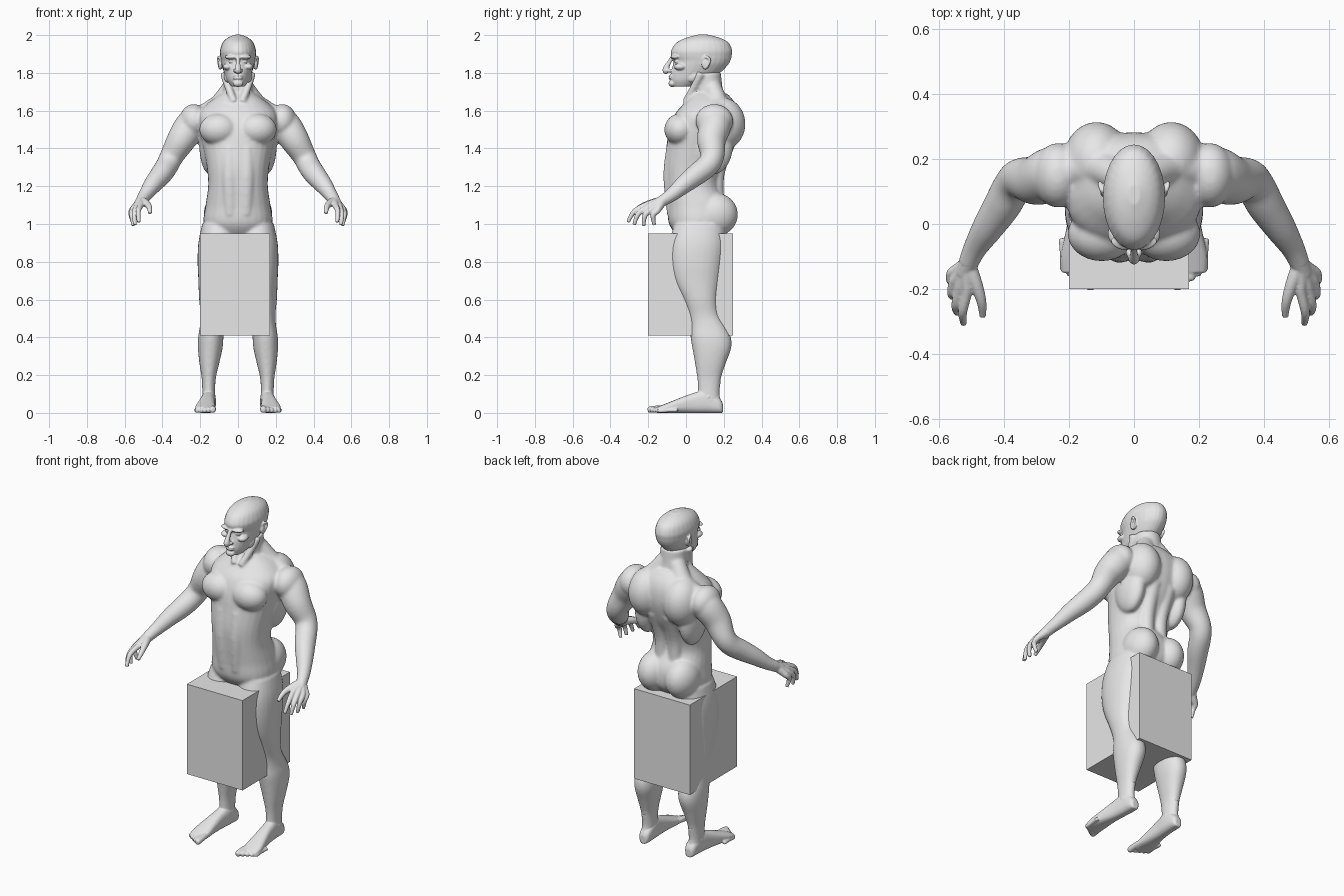
import bpy
import bmesh
from math import sin, cos, pi, copysign
from mathutils import Vector, Euler

cube = bpy.data.objects.get("Cube")
if cube:
    bpy.data.objects.remove(cube, do_unlink=True)

grey = bpy.data.materials.new("plain grey")
grey.use_nodes = True
grey.diffuse_color = (.8, .8, .8, 1)
grey.node_tree.nodes["Principled BSDF"].inputs["Base Color"].default_value = (.8, .8, .8, 1)

SIDES = 28


def resample(rows, steps=5):
    """Smooth curve through rows of numbers."""
    rows = [Vector(r) for r in rows]
    padded = [rows[0]] + rows + [rows[-1]]
    result = []
    for a, b, c, d in zip(padded, padded[1:], padded[2:], padded[3:]):
        for i in range(steps):
            t = i / steps
            result.append(b + (c - a) * (t / 2)
                          + (a * 2 - b * 5 + c * 4 - d) * (t * t / 2)
                          + (b * 3 - a - c * 3 + d) * (t ** 3 / 2))
    return result + [rows[-1]]


def circle(power=2.0):
    """Unit circle, squarer for a higher power."""
    for i in range(SIDES):
        c, s = cos(2 * pi * i / SIDES), sin(2 * pi * i / SIDES)
        yield (copysign(abs(c) ** (2 / power), c), copysign(abs(s) ** (2 / power), s))


def skin(bm, rings, mirror):
    """Closed shell over rings of points, optionally on both sides."""
    for side in ((1, -1) if mirror else (1,)):
        loops = [[bm.verts.new((p.x * side, p.y, p.z)) for p in ring] for ring in rings]
        for low, high in zip(loops, loops[1:]):
            for i in range(SIDES):
                j = (i + 1) % SIDES
                bm.faces.new((low[i], low[j], high[j], high[i]))
        bm.faces.new(loops[0][::-1])
        bm.faces.new(loops[-1])


def loft_up(bm, rows, mirror=False, power=2.0):
    """Rows: height, centre x, front y, back y, half width."""
    skin(bm, [[Vector((x + w * c, (f + b) / 2 + (b - f) / 2 * s, z)) for c, s in circle(power)]
              for z, x, f, b, w in resample(rows)], mirror)


def loft_back(bm, rows, mirror=True, power=2.6):
    """Rows: y, centre x, half width, height above the floor."""
    skin(bm, [[Vector((x + w * c, y, h / 2 * (1 + s))) for c, s in circle(power)]
              for y, x, w, h in resample(rows)], mirror)


def tube(bm, rows, mirror=True):
    """Rows: x, y, z, radius."""
    path = resample(rows)
    points = [p.xyz for p in path]
    chord = points[-1] - points[0]
    base = chord.to_track_quat('Z', 'Y')
    rings = []
    for i, p in enumerate(path):
        tangent = points[min(i + 1, len(points) - 1)] - points[max(i - 1, 0)]
        turn = chord.rotation_difference(tangent) @ base
        rings.append([points[i] + turn @ Vector((c, s, 0)) * p.w for c, s in circle()])
    skin(bm, rings, mirror)


def blob(bm, centre, radii, mirror=True, tilt=(0, 0, 0)):
    """Ellipsoid muscle or feature."""
    turn = Euler(tilt).to_matrix()
    rings = []
    for i in range(1, 16):
        a = pi * i / 16
        rings.append([Vector(centre) + turn @ Vector((radii[0] * sin(a) * c, radii[1] * sin(a) * s,
                                                     -radii[2] * cos(a))) for c, s in circle()])
    skin(bm, rings, mirror)


def finish(name, bm, voxel=0, smoothing=0):
    """Make the object; fuse its shells and soften the joins."""
    bmesh.ops.recalc_face_normals(bm, faces=bm.faces)
    mesh = bpy.data.meshes.new(name)
    bm.to_mesh(mesh)
    bm.free()
    mesh.materials.append(grey)
    obj = bpy.data.objects.new(name, mesh)
    bpy.context.collection.objects.link(obj)
    if voxel:
        fuse = obj.modifiers.new("fuse", 'REMESH')
        fuse.mode = 'VOXEL'
        fuse.voxel_size = voxel
        fuse.use_smooth_shade = True
        soften = obj.modifiers.new("soften", 'SMOOTH')
        soften.factor = .5
        soften.iterations = smoothing
    return obj


# Torso
body = bmesh.new()
loft_up(body, [(.93, 0, -.04, .17, .12), (1, 0, -.09, .23, .18), (1.1, 0, -.1, .23, .172),
               (1.2, 0, -.11, .18, .158), (1.3, 0, -.115, .2, .165), (1.4, 0, -.105, .25, .185),
               (1.5, 0, -.09, .28, .205), (1.58, 0, -.06, .28, .21), (1.64, 0, -.01, .26, .16),
               (1.69, 0, .03, .22, .09)], power=2.3)
tube(body, [(0, .15, 1.58, .09), (0, .12, 1.68, .08), (0, .11, 1.8, .075)], mirror=False)

# Chest, belly, back and seat muscles
blob(body, (.1, -.03, 1.5), (.105, .085, .085))
blob(body, (.115, .19, 1.53), (.105, .125, .14))
blob(body, (.145, .14, 1.42), (.06, .11, .16))
blob(body, (.09, .155, 1.05), (.092, .12, .115))
tube(body, [(.045, -.06, 1.4, .045), (.045, -.075, 1.25, .045), (.04, -.06, 1.05, .04)])
tube(body, [(.05, .22, 1.45, .05), (.045, .165, 1.28, .042), (.045, .16, 1.14, .04)])
tube(body, [(.035, .14, 1.72, .05), (.1, .17, 1.63, .055), (.17, .17, 1.585, .055),
            (.24, .16, 1.55, .06)])
tube(body, [(.075, .08, 1.8, .022), (.05, .04, 1.72, .02), (.02, -.005, 1.645, .018)])

# Shoulders and arms
blob(body, (.235, .15, 1.545), (.075, .1, .09))
tube(body, [(.2, .16, 1.56, .08), (.25, .155, 1.52, .084), (.3, .135, 1.445, .077),
            (.35, .14, 1.36, .063), (.375, .115, 1.31, .06), (.405, .06, 1.265, .058),
            (.45, -.01, 1.21, .049), (.49, -.075, 1.155, .037), (.515, -.13, 1.12, .03)])

# Legs
loft_up(body, [(1, .1, -.06, .2, .09), (.9, .108, -.09, .21, .102), (.8, .112, -.092, .2, .102),
               (.7, .118, -.07, .185, .092), (.6, .127, -.02, .17, .079), (.52, .132, .01, .178, .066),
               (.46, .138, .022, .21, .064), (.4, .144, .024, .238, .067), (.34, .147, .034, .239, .065),
               (.26, .152, .048, .21, .052), (.18, .155, .06, .185, .037), (.1, .155, .067, .175, .034),
               (.05, .155, .07, .18, .036)], mirror=True, power=2.2)
finish("body", body, .007, 12)

# Head
head = bmesh.new()
loft_up(head, [(1.728, 0, -.065, .04, .036), (1.76, 0, -.082, .12, .058), (1.8, 0, -.08, .18, .073),
               (1.84, 0, -.07, .22, .085), (1.865, 0, -.066, .235, .09), (1.89, 0, -.077, .242, .094),
               (1.92, 0, -.078, .244, .095), (1.96, 0, -.05, .225, .081), (1.985, 0, 0, .18, .056),
               (2.002, 0, .06, .12, .018)])

# Face: nose, nostrils, brows, eyes, cheeks, lips, chin, jaw
tube(head, [(0, -.07, 1.885, .011), (0, -.09, 1.855, .011), (0, -.108, 1.815, .017),
            (0, -.095, 1.805, .012)], mirror=False)
blob(head, (.014, -.088, 1.812), (.011, .016, .01))
blob(head, (.037, -.06, 1.884), (.036, .019, .011), tilt=(0, 0, .3))
blob(head, (.034, -.048, 1.861), (.017, .015, .01))
blob(head, (.055, -.03, 1.832), (.026, .034, .018))
for lip_height in (1.782, 1.771):
    blob(head, (0, -.078, lip_height), (.028, .015, .006), mirror=False)
blob(head, (0, -.072, 1.744), (.028, .021, .019), mirror=False)
blob(head, (.055, .055, 1.785), (.02, .05, .03), tilt=(.5, 0, 0))

# Ears, each a rim around a flatter bowl
blob(head, (.09, .105, 1.85), (.013, .022, .032), tilt=(-.2, 0, .3))
tube(head, [(.092, .09, 1.868, .006), (.1, .105, 1.884, .007), (.105, .125, 1.872, .007),
            (.101, .118, 1.845, .007), (.094, .098, 1.822, .008)])
finish("head", head, .004, 3)

# Hands: four fingers fanned out from the wrist, and a thumb
hands = bmesh.new()
wrist = Vector((.512, -.125, 1.122))
fingers = [((.515, -.21, 1.1), (.525, -.308, 1.01)), ((.538, -.202, 1.088), (.545, -.275, .995)),
           ((.555, -.18, 1.078), (.553, -.225, .99)), ((.562, -.153, 1.07), (.552, -.168, .995))]
for knuckle, tip in fingers:
    knuckle, tip = Vector(knuckle), Vector(tip)
    bend = knuckle.lerp(tip, .5) + Vector((.008, -.014, .012))
    tube(hands, [(*wrist, .026), (*wrist.lerp(knuckle, .6), .021), (*knuckle, .0165),
                 (*bend, .0135), (*tip, .0095)])
tube(hands, [(*wrist, .025), (.487, -.185, 1.11, .02), (.47, -.24, 1.09, .015),
             (.466, -.285, 1.058, .01)])
tube(hands, [(.49, -.075, 1.155, .034), (.512, -.125, 1.122, .03), (.525, -.155, 1.105, .026)])
finish("hands", hands, .004, 3)

# Feet, with five toes each
feet = bmesh.new()
loft_back(feet, [(.195, .152, .018, .05), (.175, .152, .032, .08), (.11, .154, .037, .12),
                 (.04, .16, .038, .105), (-.03, .167, .045, .08), (-.1, .173, .053, .052),
                 (-.15, .174, .048, .032)])
for i in range(5):
    r = .017 - .0016 * i
    x = .134 + .021 * i
    back = .014 * i
    tube(feet, [(x + .004, -.1 + back, r * 1.4, r), (x, -.15 + back, r * 1.3, r),
                (x, -.19 + back, r, r), (x, -.203 + back, r * .9, r * .6)])
loft_up(feet, [(.17, .155, .062, .184, .035), (.1, .155, .062, .177, .034),
               (.05, .155, .04, .19, .034)], mirror=True)
blob(feet, (.155, .12, .085), (.038, .02, .02))
finish("feet", feet, .004, 3)

# Plain block around the thighs
block = bmesh.new()
bmesh.ops.create_cube(block, size=1)
low, high = Vector((-.2, -.2, .41)), Vector((.17, .25, .95))
bmesh.ops.scale(block, vec=high - low, verts=block.verts)
bmesh.ops.translate(block, vec=(low + high) / 2, verts=block.verts)
finish("block", block)
